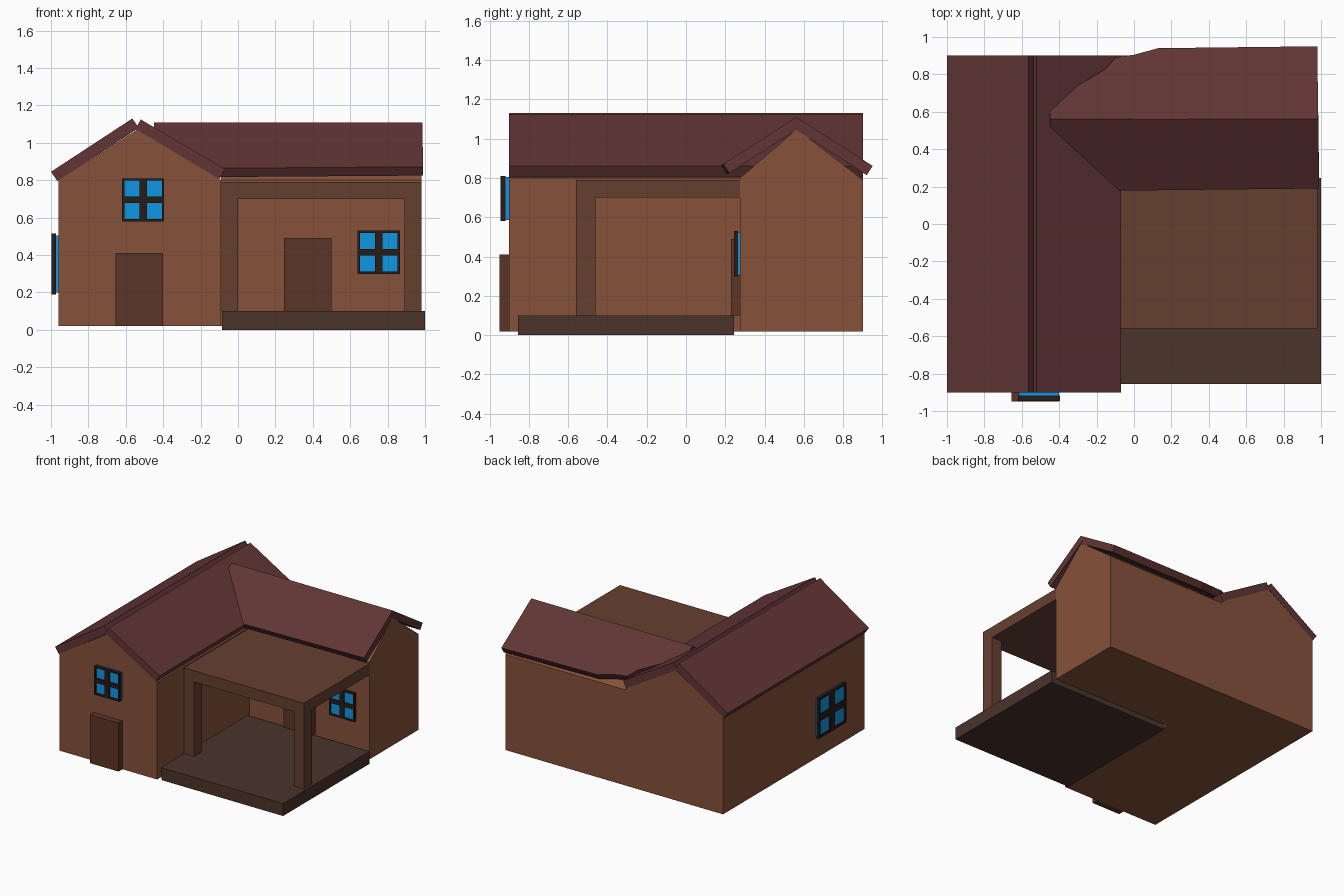
import bpy
import bmesh
from mathutils import Vector

if "Cube" in bpy.data.objects:
    bpy.data.objects.remove(bpy.data.objects["Cube"])


def material(name, rgb):
    m = bpy.data.materials.new(name)
    m.diffuse_color = (*rgb, 1)
    m.use_nodes = True
    m.node_tree.nodes["Principled BSDF"].inputs["Base Color"].default_value = m.diffuse_color
    return m


WALL = material("wall", (0.24, 0.085, 0.043))
ROOF = material("roof", (0.12, 0.035, 0.035))
PORCH = material("porch", (0.13, 0.05, 0.03))
DECK = material("deck", (0.07, 0.033, 0.024))
DOOR = material("door", (0.105, 0.035, 0.021))
FRAME = material("frame", (0.022, 0.011, 0.008))
GLASS = material("glass", (0.005, 0.31, 0.75))


def finish(name, bm, mat):
    bmesh.ops.recalc_face_normals(bm, faces=bm.faces)
    me = bpy.data.meshes.new(name)
    bm.to_mesh(me)
    bm.free()
    me.materials.append(mat)
    ob = bpy.data.objects.new(name, me)
    bpy.context.collection.objects.link(ob)
    return ob


def prism(name, points, offset, mat):
    """Flat polygon swept along an offset vector."""
    bm = bmesh.new()
    face = bm.faces.new([bm.verts.new(p) for p in points])
    new = bmesh.ops.extrude_face_region(bm, geom=[face], use_keep_orig=True)["geom"]
    bmesh.ops.translate(bm, vec=Vector(offset),
                        verts=[g for g in new if isinstance(g, bmesh.types.BMVert)])
    return finish(name, bm, mat)


def box(name, x, y, z, mat):
    corners = [(x[0], y[0], z[0]), (x[1], y[0], z[0]), (x[1], y[1], z[0]), (x[0], y[1], z[0])]
    return prism(name, corners, (0, 0, z[1] - z[0]), mat)


# Gabled walls of the main house and the side wing
main = [(-0.96, 0.02), (-0.09, 0.02), (-0.09, 0.80), (-0.54, 1.07), (-0.96, 0.80)]
prism("main_walls", [(x, -0.9, z) for x, z in main], (0, 1.8, 0), WALL)
wing = [(0.275, 0.02), (0.90, 0.02), (0.90, 0.79), (0.565, 1.05), (0.275, 0.80)]
prism("wing_walls", [(-0.09, y, z) for y, z in wing], (1.07, 0, 0), WALL)

# Main roof slabs
left = [(-1.0, 0.845), (-0.565, 1.13), (-0.53, 1.08), (-0.965, 0.795)]
right = [(-0.52, 1.125), (-0.07, 0.86), (-0.10, 0.805), (-0.55, 1.07)]
for name, prof in (("main_roof_left", left), ("main_roof_right", right)):
    prism(name, [(x, -0.9, z) for x, z in prof], (0, 1.8, 0), ROOF)

# Wing roof slabs, trimmed where they meet the main roof
RIDGE_Y, RIDGE_Z, SLOPE = 0.562, 1.11, 0.64
front = [(-0.45, 0.558), (-0.45, 0.51), (-0.09, 0.178), (0.99, 0.19), (0.985, 0.562)]
back = [(-0.45, 0.562), (-0.45, 0.60), (-0.30, 0.74), (-0.15, 0.83), (-0.10, 0.89),
        (0.0, 0.905), (0.13, 0.94), (0.98, 0.95), (0.985, 0.562)]
for name, outline, s in (("wing_roof_front", front, 1), ("wing_roof_back", back, -1)):
    pts = [(x, y, RIDGE_Z - SLOPE * abs(y - RIDGE_Y)) for x, y in outline]
    prism(name, pts, (0, 0.03 * s, -0.047), ROOF)

# Porch
box("porch_deck", (-0.085, 1.0), (-0.855, 0.245), (0, 0.10), DECK)
box("porch_roof", (-0.09, 0.98), (-0.56, 0.277), (0.70, 0.79), PORCH)
for side, x in (("left", -0.09), ("right", 0.89)):
    box("porch_post_" + side, (x, x + 0.09), (-0.56, -0.46), (0.10, 0.70), PORCH)

# Doors
box("front_door", (-0.655, -0.40), (-0.95, -0.90), (0.02, 0.41), DOOR)
box("porch_door", (0.245, 0.50), (0.23, 0.28), (0.10, 0.49), DOOR)


def window(name, a, z, wall, depth, side=False):
    """Glass pane behind a frame of four edge bars and a cross."""
    e = 0.012 * (a[1] - a[0]) / 0.225
    c = 0.02 * (a[1] - a[0]) / 0.225
    am, zm = sum(a) / 2, sum(z) / 2

    def part(label, aa, zz, near, far, mat):
        d = (wall - far, wall - near)
        if side:
            box(name + label, d, aa, zz, mat)
        else:
            box(name + label, aa, d, zz, mat)

    part("_glass", (a[0] + e / 2, a[1] - e / 2), (z[0] + e / 2, z[1] - e / 2),
         0, depth * 0.7, GLASS)
    bars_a = [(a[0], a[0] + e), (am - c, am + c), (a[1] - e, a[1])]
    bars_z = [(z[0], z[0] + e), (zm - c * 0.85, zm + c * 0.85), (z[1] - e, z[1])]
    for i in range(3):
        part(f"_upright_{i}", bars_a[i], z, depth * 0.4, depth, FRAME)
        part(f"_crossbar_{i}", a, bars_z[i], depth * 0.4, depth, FRAME)


# Windows
window("front_window", (-0.62, -0.395), (0.58, 0.81), -0.90, 0.045)
window("porch_window", (0.64, 0.865), (0.30, 0.53), 0.277, 0.033)
window("side_window", (-0.62, -0.27), (0.19, 0.515), -0.96, 0.036, side=True)
